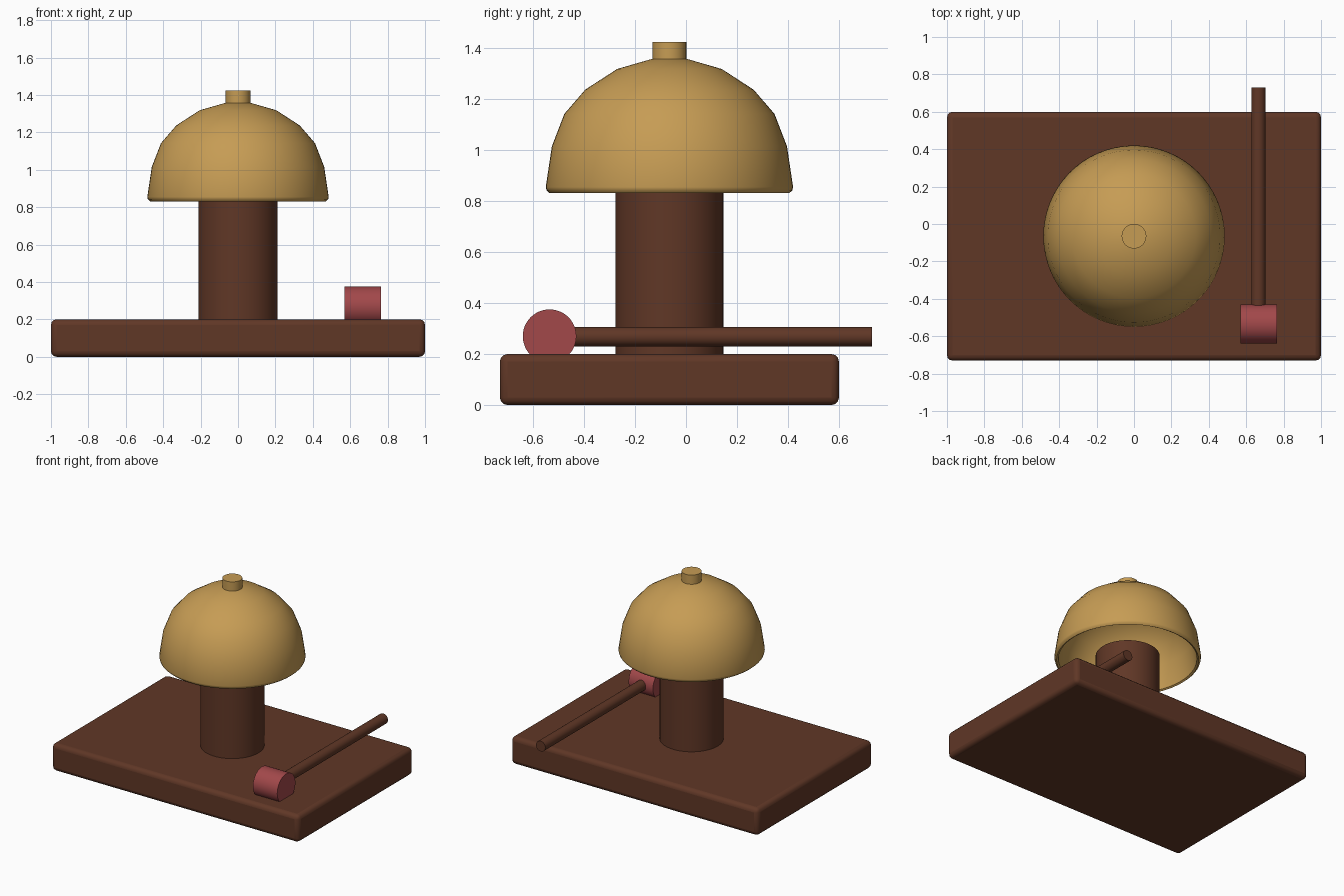
import bpy, bmesh, math

if "Cube" in bpy.data.objects:
    bpy.data.objects.remove(bpy.data.objects["Cube"])

def material(name, srgb):
    m = bpy.data.materials.new(name)
    m.diffuse_color = [((c / 255 + 0.055) / 1.055) ** 2.4 for c in srgb] + [1]
    m.use_nodes = True
    m.node_tree.nodes["Principled BSDF"].inputs["Base Color"].default_value = m.diffuse_color
    return m

wood = material("dark wood", (96, 55, 38))
brass = material("brass", (198, 156, 84))
red = material("red", (162, 72, 74))

def smooth(obj, angle=35):
    bpy.ops.object.select_all(action='DESELECT')
    obj.select_set(True)
    bpy.context.view_layer.objects.active = obj
    bpy.ops.object.shade_smooth_by_angle(angle=math.radians(angle))

def cylinder(name, mat, radius, depth, loc, rot=(0, 0, 0), sides=48):
    bpy.ops.mesh.primitive_cylinder_add(vertices=sides, radius=radius, depth=depth,
                                        location=loc, rotation=rot)
    obj = bpy.context.object
    obj.name = name
    obj.data.materials.append(mat)
    smooth(obj)
    return obj

def lathe(name, mat, profile, loc, sides=64):
    bm = bmesh.new()
    verts = [bm.verts.new((r, 0, z)) for r, z in profile]
    edges = [bm.edges.new(pair) for pair in zip(verts, verts[1:])]
    bmesh.ops.spin(bm, geom=verts + edges, cent=(0, 0, 0), axis=(0, 0, 1),
                   angle=2 * math.pi, steps=sides)
    bmesh.ops.remove_doubles(bm, verts=bm.verts, dist=1e-4)
    bmesh.ops.recalc_face_normals(bm, faces=bm.faces)
    mesh = bpy.data.meshes.new(name)
    bm.to_mesh(mesh)
    bm.free()
    obj = bpy.data.objects.new(name, mesh)
    bpy.context.collection.objects.link(obj)
    obj.location = loc
    mesh.materials.append(mat)
    smooth(obj)
    return obj

CY = -0.065  # bell and base share this centre line

# Base board with eased edges
bpy.ops.mesh.primitive_cube_add(size=1, location=(0, CY, 0.1))
base = bpy.context.object
base.name = "base_board"
base.scale = (2, 1.33, 0.2)
bpy.ops.object.transform_apply(location=False, rotation=False, scale=True)
bevel = base.modifiers.new("eased edges", 'BEVEL')
bevel.width, bevel.segments = 0.03, 3
base.data.materials.append(wood)
smooth(base)

# Post under the bell
cylinder("post", wood, 0.212, 0.67, (0, CY, 0.525))

# Bell shell: outside from crown to lip, then back up the inside
outer = [(0, 1.36), (0.07, 1.357), (0.205, 1.318), (0.33, 1.237), (0.412, 1.142),
         (0.461, 1.015), (0.485, 0.855), (0.482, 0.842), (0.47, 0.831)]
inner = [(0.458, 0.838), (0.456, 0.855), (0.432, 1.01), (0.386, 1.128),
         (0.31, 1.213), (0.195, 1.289), (0, 1.33)]
lathe("bell", brass, outer + inner, (0, CY, 0))

# Knob on the crown
cylinder("bell_knob", brass, 0.066, 0.085, (0, CY, 1.382), sides=32)

# Mallet resting on the board
cylinder("mallet_head", red, 0.105, 0.197, (0.667, -0.535, 0.27),
         (0, math.pi / 2, 0))
cylinder("mallet_handle", wood, 0.038, 1.265, (0.665, 0.0975, 0.268),
         (math.pi / 2, 0, 0), sides=24)
